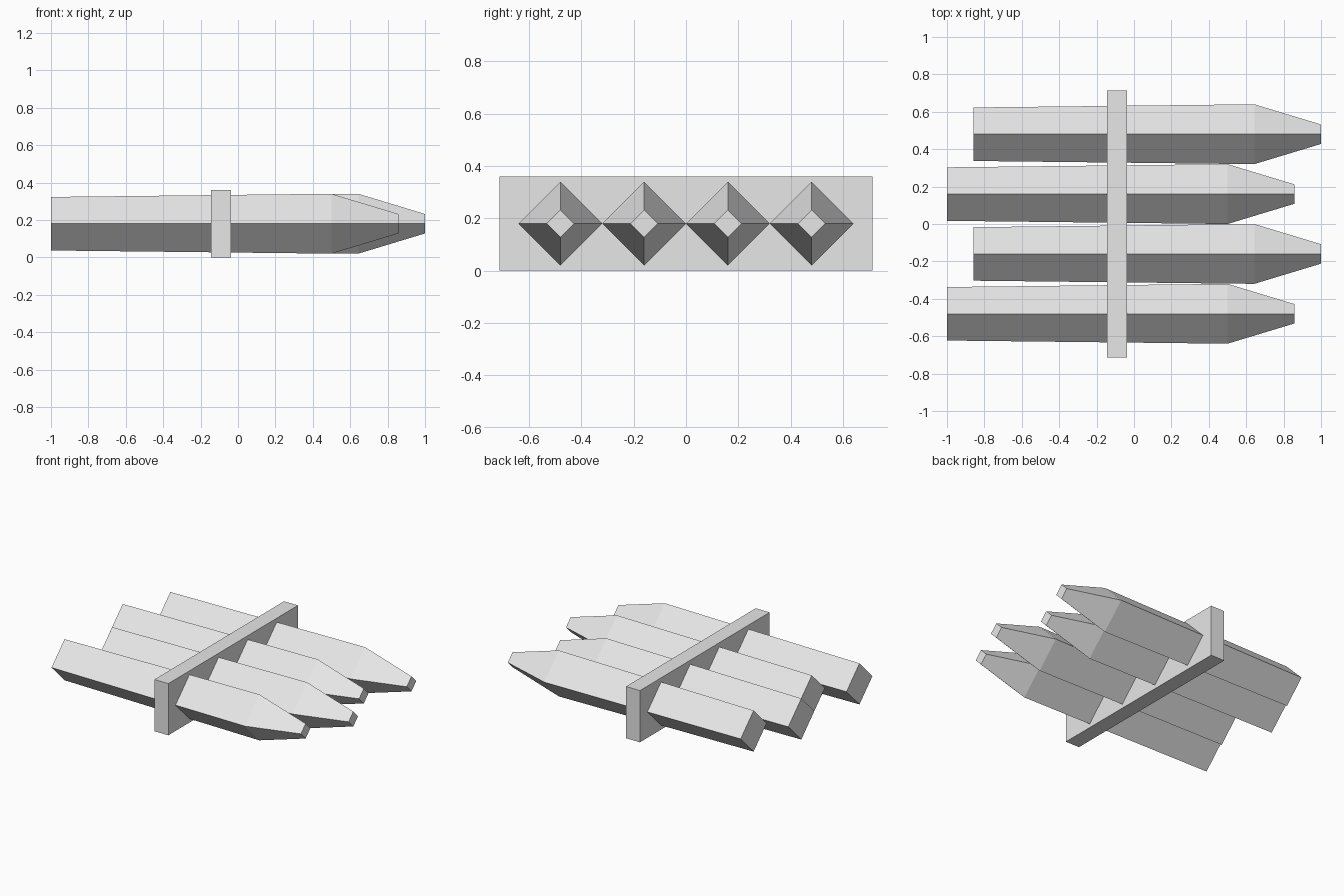
import bpy
import bmesh
from math import cos, sin, pi

cube = bpy.data.objects.get("Cube")
if cube:
    bpy.data.objects.remove(cube, do_unlink=True)

grey = bpy.data.materials.new("light_grey")
grey.use_nodes = True
colour = (0.8, 0.8, 0.8, 1)
grey.diffuse_color = colour
grey.node_tree.nodes["Principled BSDF"].inputs["Base Color"].default_value = colour

MID_Z = 0.18


def add_object(name, bm, location):
    bmesh.ops.recalc_face_normals(bm, faces=bm.faces)
    mesh = bpy.data.meshes.new(name)
    bm.to_mesh(mesh)
    bm.free()
    mesh.materials.append(grey)
    obj = bpy.data.objects.new(name, mesh)
    obj.location = location
    bpy.context.collection.objects.link(obj)
    return obj


def stake(name, x, y):
    """Square stake set on edge, widening to a shoulder, then tapering to a blunt tip."""
    bm = bmesh.new()
    rings = []
    for px, radius in ((0, 0.143), (1.5, 0.16), (1.857, 0.052)):
        rings.append([bm.verts.new((px, radius * cos(i * pi / 2), radius * sin(i * pi / 2)))
                      for i in range(4)])
    for a, b in zip(rings, rings[1:]):
        for i in range(4):
            j = (i + 1) % 4
            bm.faces.new((a[i], a[j], b[j], b[i]))
    bm.faces.new(rings[0])
    bm.faces.new(rings[-1])
    return add_object(name, bm, (x, y, MID_Z))


# Four staggered stakes
for i in range(4):
    stake(f"stake_{i + 1}", -1.0 if i % 2 == 0 else -0.857, -0.48 + 0.32 * i)

# Cross plank that the stakes pass through
bm = bmesh.new()
bmesh.ops.create_cube(bm, size=1)
bmesh.ops.scale(bm, vec=(0.107, 1.426, 0.36), verts=bm.verts)
add_object("cross_plank", bm, (-0.091, 0, MID_Z))
